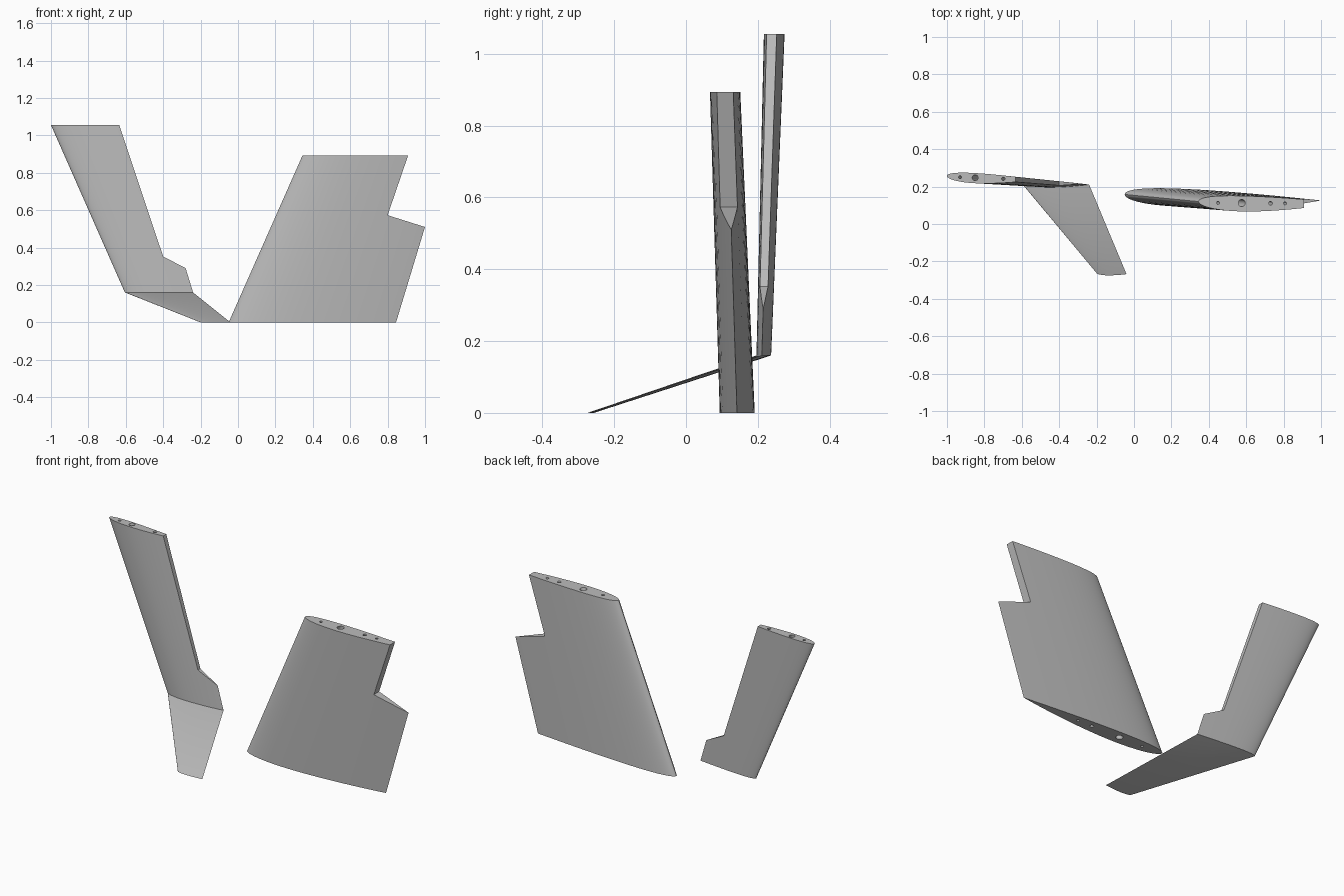
import bpy, bmesh, math
from mathutils import Vector

if "Cube" in bpy.data.objects:
    bpy.data.objects.remove(bpy.data.objects["Cube"])

grey = bpy.data.materials.new("plain grey")
grey.diffuse_color = (0.5, 0.5, 0.5, 1)
grey.use_nodes = True
grey.node_tree.nodes["Principled BSDF"].inputs["Base Color"].default_value = grey.diffuse_color
N = 28          # chordwise steps per side


def foil(le, te, z, thick):
    """Horizontal airfoil section, cambered toward the front."""
    le, te = Vector((*le, z)), Vector((*te, z))
    chord = (te - le).length

    def pt(s, side):
        t = 5 * thick * (0.2969 * math.sqrt(s) - 0.126 * s - 0.3516 * s**2
                         + 0.2843 * s**3 - 0.1036 * s**4)
        p = 0.4
        c = -0.013 * (2 * p * s - s * s) / p**2 if s < p else \
            -0.013 * (1 - 2 * p + 2 * p * s - s * s) / (1 - p)**2
        return le.lerp(te, s) + Vector((0, (c + side * t) * chord, 0))

    steps = [(1 - math.cos(math.pi * i / N)) / 2 for i in range(N + 1)]
    return [pt(s, 1) for s in reversed(steps)] + [pt(s, -1) for s in steps[1:-1]]


def loft(name, low, high):
    """Solid between two closed loops with the same point count."""
    bm = bmesh.new()
    a = [bm.verts.new(p) for p in low]
    b = [bm.verts.new(p) for p in high]
    n = len(a)
    for i in range(n):
        j = (i + 1) % n
        bm.faces.new((a[i], a[j], b[j], b[i]))
    bm.faces.new(a[::-1])
    bm.faces.new(b)
    bmesh.ops.recalc_face_normals(bm, faces=bm.faces)
    me = bpy.data.meshes.new(name)
    bm.to_mesh(me)
    bm.free()
    ob = bpy.data.objects.new(name, me)
    bpy.context.collection.objects.link(ob)
    me.materials.append(grey)
    return ob


def activate(ob):
    bpy.ops.object.select_all(action='DESELECT')
    ob.select_set(True)
    bpy.context.view_layer.objects.active = ob


def cut(ob, tool):
    activate(ob)
    m = ob.modifiers.new("cut", 'BOOLEAN')
    m.operation, m.solver, m.object = 'DIFFERENCE', 'EXACT', tool
    bpy.ops.object.modifier_apply(modifier=m.name)
    bpy.data.objects.remove(tool)


def smooth(ob):
    activate(ob)
    bpy.ops.object.shade_smooth_by_angle(angle=math.radians(30))


def wing(name, low, high, notch, holes):
    """Tapered wing with a trailing-edge notch and spanwise spar holes."""
    ob = loft(name, foil(*low), foil(*high))
    cut(ob, loft("notch_cutter", [(x, -1, z) for x, z in notch],
                 [(x, 1, z) for x, z in notch]))
    for frac, r in holes:
        ends = []
        for le, te, z, _ in (low, high):
            c = Vector(le).lerp(Vector(te), frac)
            ends.append(Vector((c.x, c.y - 0.008 * (te[0] - le[0]), z)))
        step = (ends[1] - ends[0]) * 0.05
        rings = [[c + Vector((r * math.cos(k * math.pi / 10),
                              r * math.sin(k * math.pi / 10), 0)) for k in range(20)]
                 for c in (ends[0] - step, ends[1] + step)]
        cut(ob, loft("hole_cutter", *rings))
    smooth(ob)


# Broad wing panel
wing("broad_wing",
     ((-0.05, 0.158), (0.845, 0.142), 0.0, 0.106),
     ((0.345, 0.12), (1.116, 0.114), 0.893, 0.108),
     [(0.944, 0.993), (0.80, 0.573), (1.2, 0.447), (1.4, 0.993)],
     [(0.136, 0.008), (0.30, 0.019), (0.50, 0.010), (0.60, 0.008)])

# Slim wing panel
root = ((-0.605, 0.225), (-0.24, 0.211), 0.16, 0.105)
wing("slim_wing", root,
     ((-1.0, 0.257), (-0.515, 0.238), 1.055, 0.112),
     [(-0.668, 1.155), (-0.40, 0.352), (-0.20, 0.249), (-0.20, 1.155)],
     [(0.144, 0.008), (0.31, 0.016), (0.62, 0.009)])

# Thin swept winglet below the slim wing
winglet = loft("winglet", foil((-0.20, -0.262), (-0.04, -0.268), 0.0, 0.105), foil(*root))
smooth(winglet)
